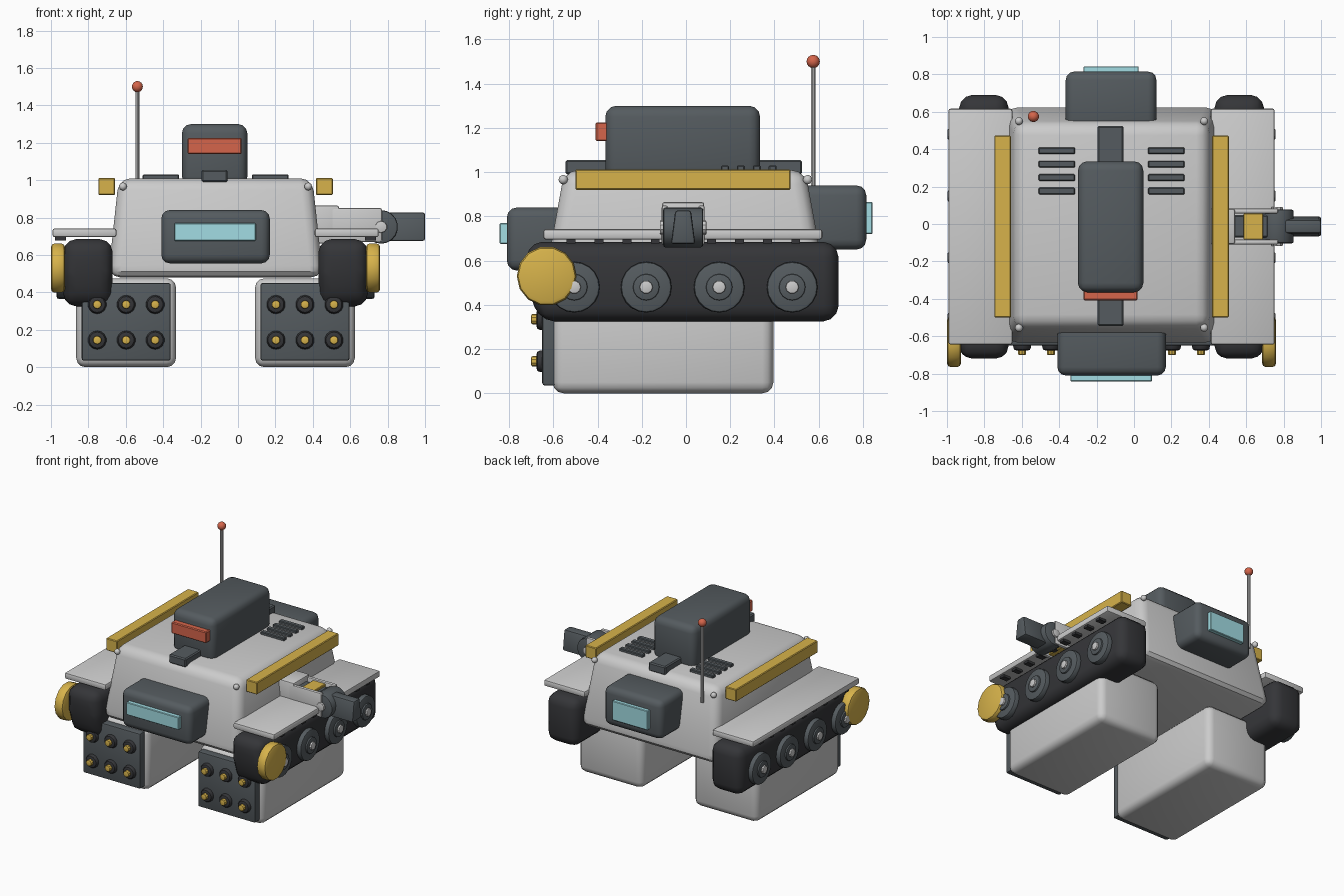
import bpy, bmesh, math
from mathutils import Matrix, Vector

if "Cube" in bpy.data.objects:
    bpy.data.objects.remove(bpy.data.objects["Cube"])

CX = -0.12  # vehicle mid-plane


def mat(name, r, g, b):
    m = bpy.data.materials.new(name)
    m.diffuse_color = (r, g, b, 1)
    m.use_nodes = True
    m.node_tree.nodes["Principled BSDF"].inputs["Base Color"].default_value = m.diffuse_color
    return m


DARK = mat("dark_grey", 0.09, 0.105, 0.115)
BLACK = mat("rubber", 0.035, 0.036, 0.04)
YELLOW = mat("yellow", 0.68, 0.45, 0.07)
CYAN = mat("lens_cyan", 0.36, 0.72, 0.77)
RED = mat("red", 0.66, 0.13, 0.07)


def finish(bm, name, m=None, bevel=0, seg=3, edges=None):
    if bevel:
        bmesh.ops.bevel(bm, geom=edges or bm.edges[:], offset=bevel, segments=seg,
                        profile=0.5, affect='EDGES', clamp_overlap=True)
    bmesh.ops.recalc_face_normals(bm, faces=bm.faces[:])
    me = bpy.data.meshes.new(name)
    bm.to_mesh(me)
    bm.free()
    ob = bpy.data.objects.new(name, me)
    bpy.context.collection.objects.link(ob)
    if m:
        me.materials.append(m)
    return ob


def box(name, x, y, z, m=None, bevel=0.0, seg=3, top=(1, 1)):
    """Box from (min, max) ranges; top scales the upper face."""
    lo, hi = Vector((x[0], y[0], z[0])), Vector((x[1], y[1], z[1]))
    c, s = (lo + hi) / 2, hi - lo
    bm = bmesh.new()
    bmesh.ops.create_cube(bm, size=1)
    for v in bm.verts:
        k = top if v.co.z > 0 else (1, 1)
        v.co = c + Vector((v.co.x * s.x * k[0], v.co.y * s.y * k[1], v.co.z * s.z))
    return finish(bm, name, m, bevel, seg)


def rod(name, a, b, r, m=None, n=16, bevel=0.0, r2=None):
    """Cylinder or cone from point a to point b, with chamfered rims."""
    a, b = Vector(a), Vector(b)
    d = b - a
    bm = bmesh.new()
    bmesh.ops.create_cone(bm, cap_ends=True, segments=n, radius1=r,
                          radius2=r if r2 is None else r2, depth=d.length)
    rims = [e for f in bm.faces if len(f.verts) > 4 for e in f.edges]
    q = Vector((0, 0, 1)).rotation_difference(d).to_matrix().to_4x4()
    bmesh.ops.transform(bm, matrix=Matrix.Translation((a + b) / 2) @ q, verts=bm.verts[:])
    return finish(bm, name, m, bevel, 2, rims)


def prism(name, x, pts, m, bevel):
    """Side (y, z) outline extruded along x."""
    bm = bmesh.new()
    f = bm.faces.new([bm.verts.new((x[0], *p)) for p in pts])
    g = bmesh.ops.extrude_face_region(bm, geom=[f])['geom']
    for v in g:
        if isinstance(v, bmesh.types.BMVert):
            v.co.x = x[1]
    return finish(bm, name, m, bevel, 3)


def ball(name, c, r, m=None):
    bm = bmesh.new()
    bmesh.ops.create_uvsphere(bm, u_segments=14, v_segments=8, radius=r,
                              matrix=Matrix.Translation(c))
    return finish(bm, name, m)


# Hull and roof
box("hull", (CX - .575, CX + .575), (-.645, .635), (.48, 1.01), bevel=.065, top=(.9, .85))
box("turret", (-.3, .05), (-.365, .335), (.97, 1.3), DARK, .05)
box("turret_base_rail", (-.195, -.055), (-.545, .525), (.99, 1.055), DARK, .008, 1)
box("turret_visor", (-.27, .02), (-.408, -.34), (1.14, 1.225), RED, .006, 1)

# Front and rear sensor housings
box("front_sensor", (-.41, .17), (-.81, -.45), (.555, .84), DARK, .045)
box("front_lens", (-.34, .095), (-.842, -.78), (.675, .77), CYAN, .004, 1)
box("rear_sensor", (-.365, .12), (.5, .815), (.65, .94), DARK, .045)
box("rear_lens", (-.27, .025), (.78, .843), (.72, .865), CYAN, .004, 1)

# Antenna
rod("antenna", (-.538, .575, .9), (-.538, .575, 1.5), .011, None, 10)
ball("antenna_tip", (-.538, .575, 1.5), .03, RED)

for s, side in ((-1, "left"), (1, "right")):
    def X(a, b):
        return tuple(sorted((CX + s * a, CX + s * b)))

    # Roof rail, vents and bolts
    box(side + "_roof_rail", X(.537, .627), (-.5, .472), (.92, 1.012), YELLOW, .005, 1)
    for i in range(4):
        y = .392 - i * .072
        box(side + "_vent", X(.195, .39), (y - .018, y + .018), (.99, 1.03), DARK, .005, 1)
    for y in (-.555, .55):
        ball(side + "_hull_bolt", (CX + s * .495, y, .966), .021)

    # Track, fender and wheels
    prism(side + "_track", X(.55, .815),
          [(-.72, .685), (-.72, .5), (-.665, .325), (.69, .325), (.69, .685)], BLACK, .07)
    box(side + "_fender", X(.53, .872), (-.645, .617), (.695, .742), None, .012, 2)
    for i in range(9):
        y = -.52 + i * .127
        box(side + "_fender_clip", X(.8, .858), (y - .02, y + .02), (.678, .7), BLACK)
    for y in (-.505, -.18, .15, .48):
        c = CX + s * .78
        rod(side + "_wheel", (c, y, .48), (CX + s * .85, y, .48), .115, DARK, 20, .012)
        rod(side + "_wheel_inner", (c, y, .48), (CX + s * .862, y, .48), .06, DARK, 16, .006)
        rod(side + "_wheel_hub", (c, y, .48), (CX + s * .876, y, .48), .03, None, 10, .006)
    rod(side + "_headlamp_disc", (CX + s * .805, -.63, .53), (CX + s * .88, -.63, .53),
        .135, YELLOW, 14, .02)

    # Launcher pod with a 3 x 2 grid of tubes
    pc = CX + s * .478
    box(side + "_pod", (pc - .267, pc + .267), (-.603, .395), (0, .475), None, .05)
    box(side + "_pod_face", (pc - .238, pc + .238), (-.65, -.57), (.035, .45), DARK, .012, 2)
    for dx in (-.155, 0, .155):
        for z in (.145, .335):
            x = pc + dx
            rod(side + "_tube", (x, -.63, z), (x, -.675, z), .054, BLACK, 14, .01, .045)
            rod(side + "_tube_tip", (x, -.65, z), (x, -.7, z), .023, YELLOW, 10, .006)

# Side arm on the right
AY = -.013
box("arm_base", (.36, .54), (AY - .095, AY + .095), (.66, .865), None, .012, 2)
for s in (-1, 1):
    y = AY + s * .083
    box("arm_side_plate", (.5, .77), (y - .014, y + .014), (.67, .85), None, .01, 2)
    rod("arm_joint_cap", (.765, y, .75), (.765, AY + s * .105, .75), .032, None, 10, .005)
box("arm_core", (.5, .72), (AY - .06, AY + .06), (.69, .825), DARK, .008, 1)
box("arm_band", (.585, .69), (AY - .07, AY + .07), (.68, .84), YELLOW, .004, 1)
rod("arm_joint", (.765, AY - .09, .75), (.765, AY + .09, .75), .09, DARK, 18, .01)
box("arm_head", (.79, 1.0), (AY - .055, AY + .055), (.675, .827), DARK, .012, 2, top=(1, .65))

# Smooth shading with sharp edges kept
for ob in bpy.context.collection.objects:
    ob.select_set(True)
    bpy.context.view_layer.objects.active = ob
bpy.ops.object.shade_smooth_by_angle(angle=math.radians(32))
